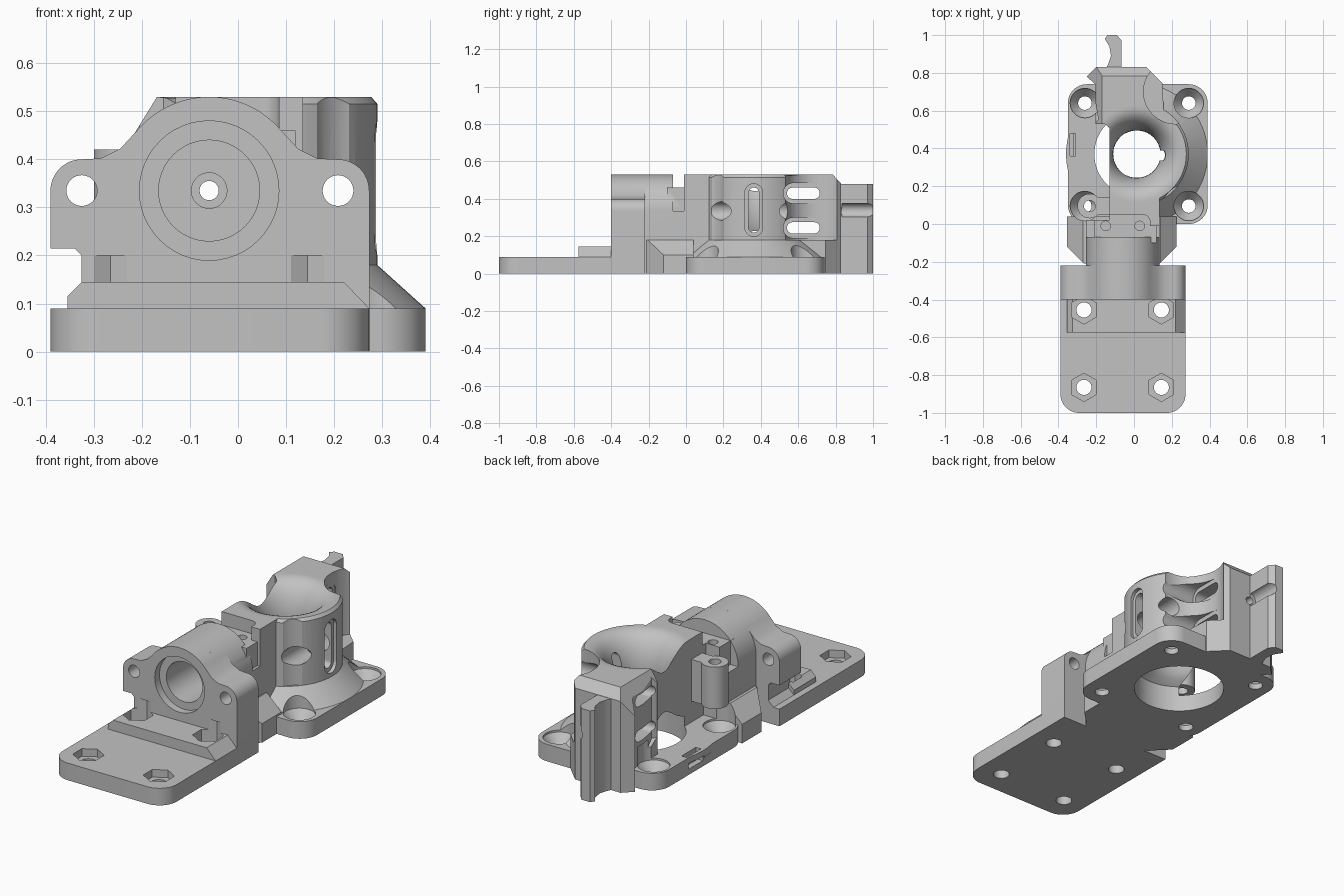
import bpy, bmesh
from math import sin, cos, pi, radians

cube = bpy.data.objects.get("Cube")
if cube:
    bpy.data.objects.remove(cube)

grey = bpy.data.materials.new("warm_grey")
grey.use_nodes = True
COLOUR = (0.54, 0.54, 0.54, 1)
grey.diffuse_color = COLOUR
grey.node_tree.nodes["Principled BSDF"].inputs["Base Color"].default_value = COLOUR


def finish(bm, name):
    bmesh.ops.recalc_face_normals(bm, faces=bm.faces)
    mesh = bpy.data.meshes.new(name)
    bm.to_mesh(mesh)
    bm.free()
    mesh.materials.append(grey)
    ob = bpy.data.objects.new(name, mesh)
    bpy.context.collection.objects.link(ob)
    return ob


def prism(points, axis, lo, hi, name="part"):
    """Extrude a 2D outline along an axis."""
    place = {"x": lambda a, b, t: (t, a, b), "y": lambda a, b, t: (a, t, b),
             "z": lambda a, b, t: (a, b, t)}[axis]
    bm = bmesh.new()
    ends = [[bm.verts.new(place(a, b, t)) for a, b in points] for t in (lo, hi)]
    for ring in ends:
        bm.faces.new(ring)
    n = len(points)
    for i in range(n):
        j = (i + 1) % n
        bm.faces.new((ends[0][i], ends[0][j], ends[1][j], ends[1][i]))
    return finish(bm, name)


def arc(cx, cy, r, a0, a1, n=12):
    return [(cx + r * cos(radians(a0 + (a1 - a0) * i / n)),
             cy + r * sin(radians(a0 + (a1 - a0) * i / n))) for i in range(n + 1)]


def cyl(cx, cy, r, axis, lo, hi, n=48, turn=0):
    return prism(arc(cx, cy, r, turn, turn + 360 - 360 / n, n - 1), axis, lo, hi)


def rect(x0, x1, y0, y1):
    return [(x0, y0), (x1, y0), (x1, y1), (x0, y1)]


def rounded(x0, x1, y0, y1, r):
    return (arc(x1 - r, y1 - r, r, 0, 90) + arc(x0 + r, y1 - r, r, 90, 180)
            + arc(x0 + r, y0 + r, r, 180, 270) + arc(x1 - r, y0 + r, r, 270, 360))


def lathe(profile, cx, cy, n=64):
    """Closed solid of revolution from (radius, height) pairs."""
    bm = bmesh.new()
    rings = [[bm.verts.new((cx + r * cos(2 * pi * i / n), cy + r * sin(2 * pi * i / n), z))
              for i in range(n)] for r, z in profile]
    for a, b in zip(rings, rings[1:]):
        for i in range(n):
            j = (i + 1) % n
            bm.faces.new((a[i], a[j], b[j], b[i]))
    bm.faces.new(rings[0])
    bm.faces.new(rings[-1])
    return finish(bm, "part")


def combine(target, others, op):
    for ob in others:
        mod = target.modifiers.new("bool", "BOOLEAN")
        mod.operation, mod.solver, mod.object = op, "EXACT", ob
        bpy.context.view_layer.update()
        graph = bpy.context.evaluated_depsgraph_get()
        mesh = bpy.data.meshes.new_from_object(target.evaluated_get(graph))
        target.modifiers.clear()
        target.data = mesh
        bpy.data.objects.remove(ob)


BX, BY = 0.015, 0.37          # bowl centre
MX, MZ = -0.06, 0.335         # motor bore centre
screws = [(x, y) for x in (-0.26, 0.29) for y in (0.095, 0.64)]
nuts = [(x, y) for x in (-0.265, 0.145) for y in (-0.455, -0.865)]

# Front mounting plate with rounded front corners
front = arc(-0.29, -0.9, 0.1, 180, 270) + arc(0.173, -0.9, 0.1, 270, 360) + [(0.273, -0.22), (-0.39, -0.22)]
body = prism(front, "z", 0, 0.09, "motor_and_duct_mount")

# Eared motor housing outline
ears = [(-0.39, 0), (0.273, 0)] + arc(0.208, MZ, 0.065, 0, 90)
ears += [(0.165, 0.402), (0.125, 0.422)] + arc(MX, MZ, 0.195, 42, 138, 28)
ears += [(-0.245, 0.422), (-0.285, 0.402)] + arc(-0.325, MZ, 0.065, 90, 180)
ears += [(-0.39, 0.215), (-0.34, 0.215), (-0.325, 0.2), (-0.325, 0.12), (-0.355, 0.09), (-0.39, 0.09)]

step = [(-0.355, 0.05), (0.273, 0.05), (0.273, 0.09), (0.22, 0.145), (-0.325, 0.145), (-0.355, 0.115)]
skirt = [(-0.355, 0), (0.225, 0), (0.225, 0.1), (0.14, 0.18), (-0.27, 0.18), (-0.355, 0.1)]
back_wall = [(-0.25, 0.78), (-0.2, 0.83), (0.065, 0.83), (0.15, 0.745), (0.16, 0.55), (-0.12, 0.5),
             (-0.19, 0.56), (-0.205, 0.65), (-0.205, 0.74)]
arm = [(-0.16, 0.8), (-0.065, 0.8), (-0.065, 0.97), (-0.09, 1), (-0.14, 1), (-0.155, 0.98),
       (-0.13, 0.94), (-0.122, 0.89), (-0.135, 0.85)]

# Bowl: outer wall with a conical skirt, opened on the left
bowl = lathe([(0.375, 0.05), (0.375, 0.09), (0.275, 0.18), (0.275, 0.515), (0.262, 0.53)], BX, BY)
combine(bowl, [prism(rect(-0.5, -0.13, -0.1, 0.53), "z", 0.09, 0.7),
               prism(rect(-0.5, -0.205, 0.5, 0.8), "z", 0.09, 0.7)], "DIFFERENCE")

# Sloped neck base with its front corners cut off
neck = prism(skirt, "y", -0.21, 0.04)
combine(neck, [prism([(-0.4, -0.12), (-0.355, -0.12), (-0.26, -0.215), (-0.4, -0.25)], "z", -0.1, 0.3),
               prism([(0.3, -0.12), (0.225, -0.12), (0.13, -0.215), (0.3, -0.25)], "z", -0.1, 0.3)],
        "DIFFERENCE")

solids = [
    prism(ears, "y", -0.4, -0.22),
    prism(step, "y", -0.575, -0.39),
    cyl(MX, MZ, 0.195, "y", -0.3, -0.07, 64),
    prism(rect(-0.255, 0.135, 0, MZ), "y", -0.3, 0.02),
    prism(rect(-0.21, 0.12, 0.1, 0.46), "y", -0.1, 0.02),
    neck,
    prism(rounded(-0.35, 0.39, 0, 0.74, 0.1), "z", 0, 0.09),
    bowl,
    prism(rect(-0.13, 0.135, -0.01, 0.25), "z", 0.02, 0.53),
    prism(back_wall, "z", 0, 0.53),
    prism(arm, "z", 0, 0.48),
    # Lug overhanging the plate screw
    cyl(-0.235, 0.095, 0.065, "z", 0.2, 0.42, 32),
    prism(rect(-0.235, -0.12, 0.05, 0.14), "z", 0.2, 0.42),
]
combine(body, solids, "UNION")

# Hourglass air passage through the bowl
throat = [(0.225, -0.05), (0.225, 0.14)]
for a in range(-60, 91, 10):
    throat.append((0.125 + 0.12 * (1 - cos(radians(a))), MZ + 0.195 * sin(radians(a))))
throat.append((0.25, 0.56))
cuts = [
    lathe(throat, BX, BY),
    # Stepped motor bore and shaft hole
    cyl(MX, MZ, 0.145, "y", -0.45, -0.36),
    cyl(MX, MZ, 0.105, "y", -0.37, -0.12),
    cyl(MX, MZ, 0.037, "y", -0.13, -0.07, 32),
    cyl(MX, MZ, 0.02, "y", -0.1, 0.84, 24),
    # Top recess with two small holes, and the lug hole
    prism(rounded(-0.21, 0.085, -0.07, 0.05, 0.04), "z", 0.46, 0.6),
    cyl(-0.15, -0.01, 0.025, "z", 0.3, 0.6, 24),
    cyl(0.03, -0.01, 0.025, "z", 0.4, 0.6, 24),
    cyl(-0.235, 0.095, 0.03, "z", 0.15, 0.5, 24),
    # Side vents, each a wide mouth with a narrower slot behind
    prism(rounded(0.315, 0.41, 0.2, 0.48, 0.046), "x", 0.27, 0.4),
    prism(rounded(0.335, 0.39, 0.22, 0.46, 0.027), "x", 0.03, 0.4),
    # Screwdriver passage along the right of the bowl
    cyl(0.208, MZ, 0.05, "y", 0.05, 0.9, 32),
    # Bevels on the rear wall and groove in the arm
    prism([(0.775, 0.54), (0.86, 0.54), (0.86, 0.481), (0.83, 0.481)], "x", -0.4, 0.3),
    prism([(-0.31, 0.3), (-0.31, 0.56), (-0.15, 0.56)], "y", 0.5, 0.9),
    cyl(-0.06, 0.34, 0.037, "y", 0.835, 1.05, 24),
    # Cable slots in the left edge of the plate
    prism(rect(-0.34, -0.31, 0.36, 0.48), "z", 0.05, 0.2),
    prism(rect(0.36, 0.48, 0.03, 0.06), "x", -0.4, -0.32),
]
for z in (0.245, 0.43):
    cuts += [prism(rounded(0.52, 0.735, z - 0.054, z + 0.054, 0.053), "x", 0.05, 0.4),
             prism(rounded(0.54, 0.715, z - 0.03, z + 0.03, 0.029), "x", -0.3, 0.1)]
for x in (-0.325, 0.208):
    cuts.append(cyl(x, MZ, 0.032, "y", -0.5, -0.15, 32))
# Countersunk plate screws
for x, y in screws:
    cuts += [cyl(x, y, 0.036, "z", -0.05, 0.1, 24),
             lathe([(0.036, 0.03), (0.078, 0.08), (0.078, 0.19)], x, y, 36)]
# Hexagonal nut pockets
for x, y in nuts:
    cuts += [cyl(x, y, 0.04, "z", -0.05, 0.2, 24),
             cyl(x, y, 0.075, "z", 0.05, 0.2, 6, 30)]
# Hollow scoops beside the right-hand screws
cuts += [cyl(0.22, 0.7, 0.17, "z", 0.18, 0.6), cyl(0.28, 0.08, 0.13, "z", 0.18, 0.6)]
combine(body, cuts, "DIFFERENCE")

# Smooth curved walls, keeping crisp edges
bpy.ops.object.select_all(action="DESELECT")
body.select_set(True)
bpy.context.view_layer.objects.active = body
bpy.ops.object.shade_smooth_by_angle(angle=radians(28))
